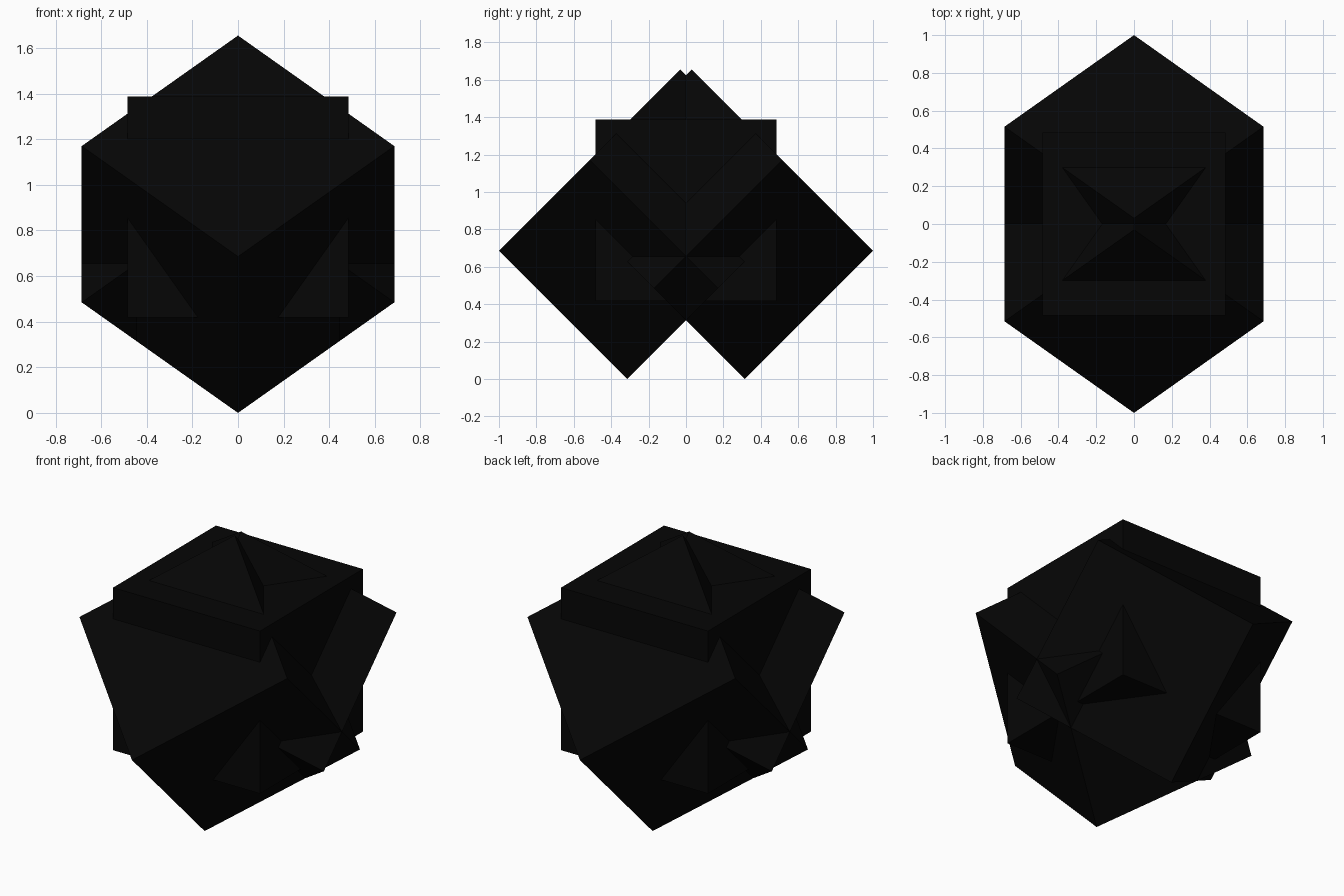
import bpy, math
from mathutils import Matrix

if "Cube" in bpy.data.objects:
    bpy.data.objects.remove(bpy.data.objects["Cube"])

SIDE = 0.9695                       # edge length shared by all three cubes
TILT = math.radians(45)
HALF_H = SIDE * (1 + math.sqrt(0.5)) / 2   # half extent of a tilted cube in y and z

black = bpy.data.materials.new("near_black")
black.diffuse_color = (0.0018, 0.0018, 0.0018, 1)
black.use_nodes = True
black.node_tree.nodes["Principled BSDF"].inputs["Base Color"].default_value = black.diffuse_color


def cube(name, location, lean=0.0, turn=0.0):
    # Turn about z first, then lean about x
    rot = (Matrix.Rotation(lean, 3, 'X') @ Matrix.Rotation(turn, 3, 'Z')).to_euler()
    bpy.ops.mesh.primitive_cube_add(size=SIDE, location=location, rotation=rot)
    ob = bpy.context.object
    ob.name = name
    ob.data.materials.append(black)
    return ob


# Upright cube in the middle
cube("upright_cube", (0, 0, 0.9025))

# Two cubes standing on a corner, turned 45 degrees and leaning to front and back
for name, s in (("front_tilted_cube", -1), ("back_tilted_cube", 1)):
    cube(name, (0, s * (1 - HALF_H), HALF_H), -s * TILT, TILT)
